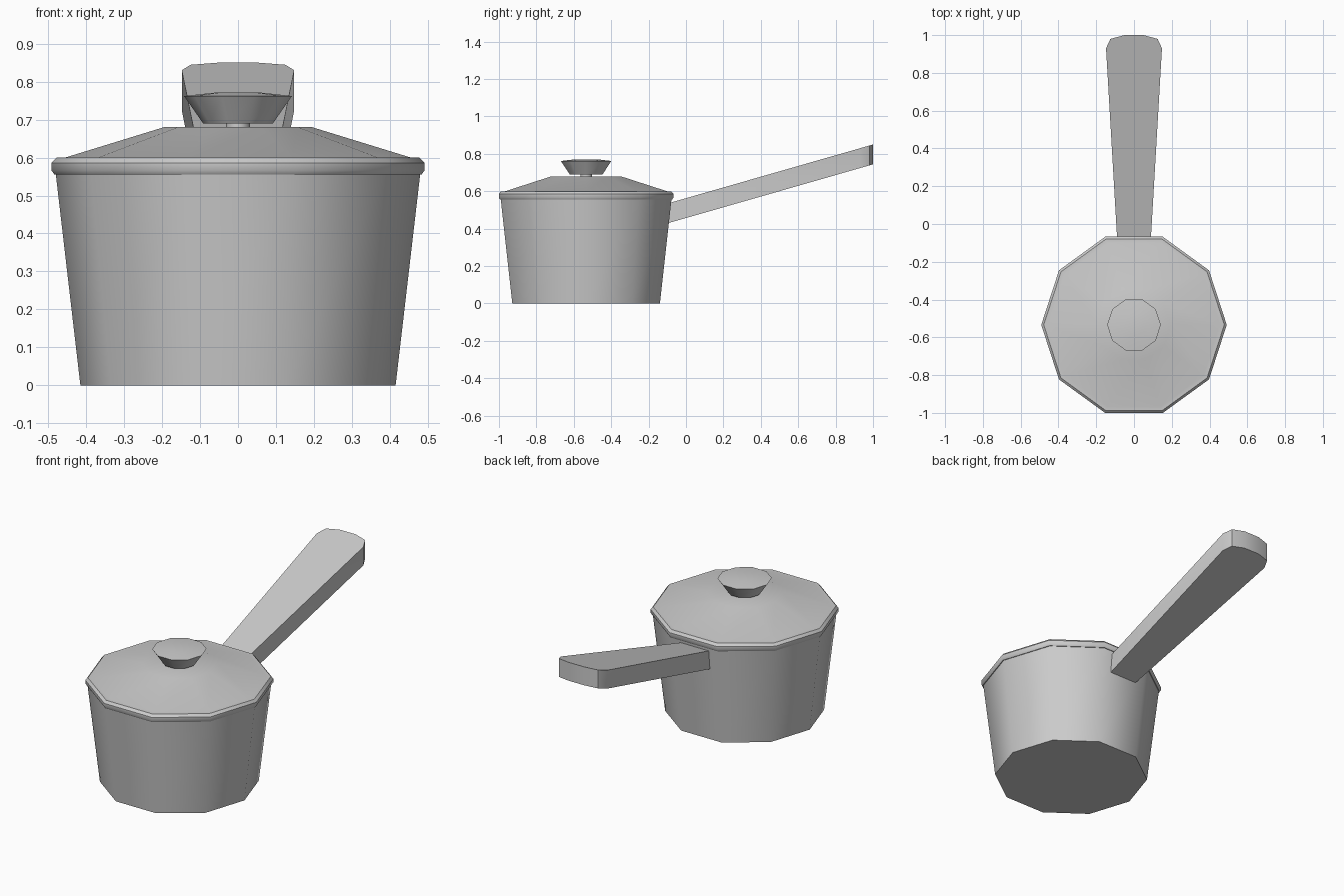
import bpy, bmesh, math

if "Cube" in bpy.data.objects:
    bpy.data.objects.remove(bpy.data.objects["Cube"])

CY = -0.534   # pot axis
SIDES = 10

grey = bpy.data.materials.new("plain_grey")
grey.diffuse_color = (0.6, 0.6, 0.6, 1)
grey.use_nodes = True
grey.node_tree.nodes["Principled BSDF"].inputs["Base Color"].default_value = grey.diffuse_color


def finish(name, bm):
    bmesh.ops.recalc_face_normals(bm, faces=bm.faces)
    me = bpy.data.meshes.new(name)
    bm.to_mesh(me)
    bm.free()
    me.materials.append(grey)
    me.shade_smooth()
    me.set_sharp_from_angle(angle=math.radians(40))
    ob = bpy.data.objects.new(name, me)
    bpy.context.collection.objects.link(ob)
    return ob


def lathe(name, profile):
    """Ten-sided closed solid from (radius, z) points, bottom to top."""
    bm = bmesh.new()
    rings = []
    for r, z in profile:
        rings.append([bm.verts.new((r * math.cos(math.tau * i / SIDES),
                                    CY + r * math.sin(math.tau * i / SIDES), z))
                      for i in range(SIDES)])
    for a, b in zip(rings, rings[1:]):
        for i in range(SIDES):
            j = (i + 1) % SIDES
            bm.faces.new((a[i], a[j], b[j], b[i]))
    bm.faces.new(rings[0][::-1])
    bm.faces.new(rings[-1])
    return finish(name, bm)


# Tapered pot
lathe("pot_body", [(0.415, 0), (0.480, 0.558)])

# Lid with rounded rim and sloping top
lathe("lid", [(0.470, 0.556), (0.484, 0.556), (0.491, 0.566), (0.491, 0.586),
              (0.478, 0.600), (0.455, 0.600), (0.195, 0.680)])

# Lid knob on a short neck
lathe("knob_neck", [(0.032, 0.675), (0.032, 0.695)])
lathe("knob", [(0.092, 0.690), (0.142, 0.762), (0.060, 0.771)])

# Handle: plan outline sheared upwards along its length
half = [(0.088, -0.10), (0.148, 0.93), (0.125, 0.98), (0.05, 1.0)]
outline = half + [(-x, y) for x, y in reversed(half)]
bm = bmesh.new()


def top_z(y):
    return 0.85 - 0.287 * (1 - y)


upper = [bm.verts.new((x, y, top_z(y))) for x, y in outline]
lower = [bm.verts.new((x, y, top_z(y) - 0.106)) for x, y in outline]
bm.faces.new(upper)
bm.faces.new(lower[::-1])
for i in range(len(outline)):
    j = (i + 1) % len(outline)
    bm.faces.new((upper[i], lower[i], lower[j], upper[j]))
finish("handle", bm)
